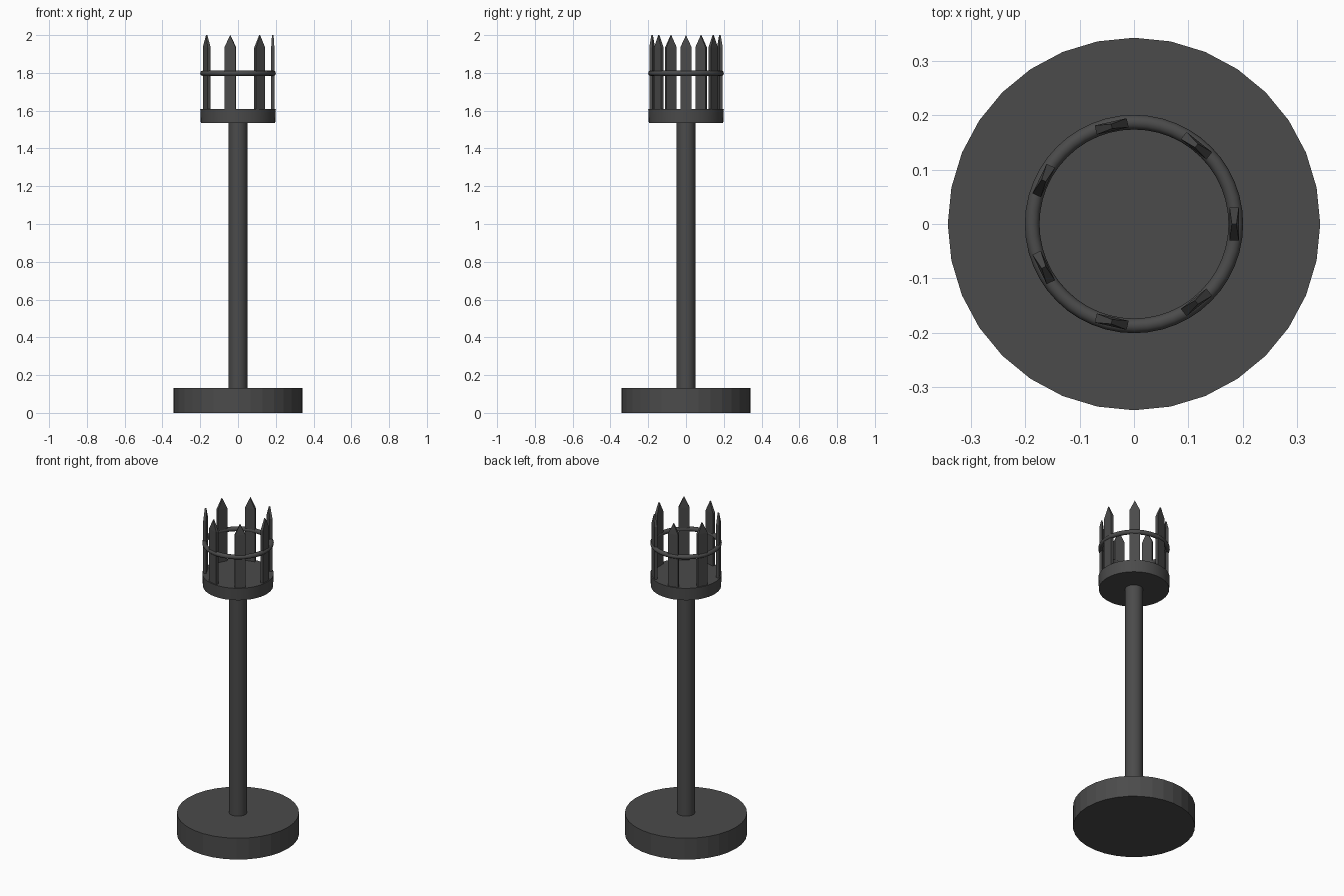
import bpy, bmesh, math
from mathutils import Matrix

if "Cube" in bpy.data.objects:
    bpy.data.objects.remove(bpy.data.objects["Cube"])

iron = bpy.data.materials.new("dark iron")
iron.diffuse_color = (0.07, 0.07, 0.07, 1)
iron.use_nodes = True
iron.node_tree.nodes["Principled BSDF"].inputs["Base Color"].default_value = iron.diffuse_color


def finish(obj, name, smooth=True):
    obj.name = name
    obj.data.name = name
    obj.data.materials.append(iron)
    if smooth:
        bpy.ops.object.shade_smooth_by_angle(angle=math.radians(40))
    return obj


def cylinder(name, radius, z0, z1, sides=32, smooth=True):
    bpy.ops.mesh.primitive_cylinder_add(
        vertices=sides, radius=radius, depth=z1 - z0,
        location=(0, 0, (z0 + z1) / 2), rotation=(0, 0, math.pi / 2))
    return finish(bpy.context.object, name, smooth)


# Faceted foot and slim round pole
cylinder("base", 0.342, 0, 0.132, smooth=False)
cylinder("pole", 0.05, 0.13, 1.54)

# Fire dish with softened bottom edge
dish = cylinder("dish", 0.2, 1.535, 1.61, sides=48)
for v in dish.data.vertices:
    if v.co.z < 0:
        v.co.x *= 0.985
        v.co.y *= 0.985

# Hoop holding the spikes
bpy.ops.mesh.primitive_torus_add(
    major_radius=0.187, minor_radius=0.0135, major_segments=48,
    minor_segments=12, location=(0, 0, 1.798))
finish(bpy.context.object, "hoop")

# Seven flat pickets, each tapering to a short ridge
T, W = 0.0085, 0.03
for i in range(7):
    bm = bmesh.new()
    bottom, shoulder = [
        [bm.verts.new((x, y, z)) for x, y in ((-T, -W), (T, -W), (T, W), (-T, W))]
        for z in (1.605, 1.935)]
    tip = [bm.verts.new((x, 0, 2.0)) for x in (-T * 0.5, T * 0.5)]
    bm.faces.new(bottom[::-1])
    for k in range(4):
        n = (k + 1) % 4
        bm.faces.new((bottom[k], bottom[n], shoulder[n], shoulder[k]))
    a, b, c, d = shoulder
    for f in ((a, b, tip[1], tip[0]), (c, d, tip[0], tip[1]),
              (b, c, tip[1]), (d, a, tip[0])):
        bm.faces.new(f)
    turn = Matrix.Rotation(2 * math.pi * i / 7, 4, 'Z')
    bm.transform(turn @ Matrix.Translation((0.184, 0, 0)))
    bmesh.ops.recalc_face_normals(bm, faces=bm.faces[:])
    mesh = bpy.data.meshes.new("spike")
    bm.to_mesh(mesh)
    bm.free()
    spike = bpy.data.objects.new("spike", mesh)
    bpy.context.collection.objects.link(spike)
    finish(spike, f"spike_{i + 1}", smooth=False)
